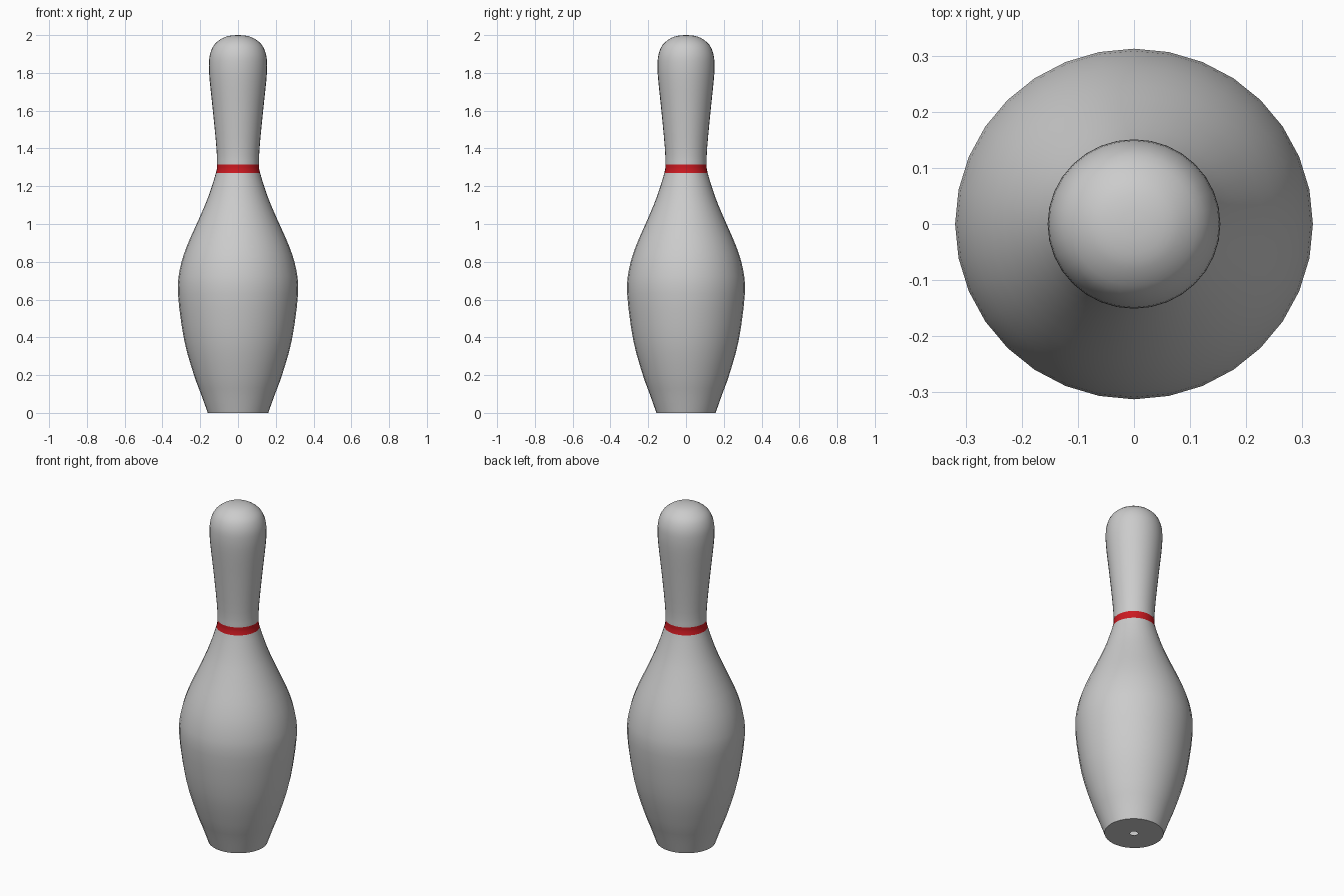
import bpy, bmesh, math

if "Cube" in bpy.data.objects:
    bpy.data.objects.remove(bpy.data.objects["Cube"])

SEGMENTS = 32
Y_SCALE = 0.98  # the pin is very slightly narrower front to back

# key points (radius, height) from base to crown
KEYS = [(0.160, 0.0), (0.196, 0.1), (0.233, 0.2), (0.285, 0.385),
        (0.318, 0.63), (0.308, 0.76), (0.272, 0.88), (0.210, 1.02),
        (0.159, 1.14), (0.117, 1.27), (0.112, 1.315), (0.114, 1.40),
        (0.133, 1.60), (0.150, 1.76), (0.154, 1.84), (0.148, 1.90),
        (0.125, 1.95), (0.082, 1.984), (0.040, 1.997), (0.0, 2.0)]


def smooth(points, steps=3):
    """Catmull-Rom curve through the points."""
    out = []
    for i in range(len(points) - 1):
        p0, p1 = points[max(i - 1, 0)], points[i]
        p2, p3 = points[i + 1], points[min(i + 2, len(points) - 1)]
        for s in range(steps):
            t = s / steps
            out.append(tuple(
                0.5 * (2 * b + (c - a) * t + (2 * a - 5 * b + 4 * c - d) * t * t
                       + (3 * b - a - 3 * c + d) * t ** 3)
                for a, b, c, d in zip(p0, p1, p2, p3)))
    return out + [points[-1]]


def material(name, color):
    mat = bpy.data.materials.new(name)
    mat.diffuse_color = color
    mat.use_nodes = True
    mat.node_tree.nodes["Principled BSDF"].inputs["Base Color"].default_value = mat.diffuse_color
    return mat


# lathed body, starting at the rim of the small hole in the base
profile = [(0.021, 0.0)] + smooth(KEYS)
bm = bmesh.new()
verts = [bm.verts.new((r, 0, z)) for r, z in profile]
edges = [bm.edges.new(pair) for pair in zip(verts, verts[1:])]
bmesh.ops.spin(bm, geom=verts + edges, cent=(0, 0, 0), axis=(0, 0, 1),
               angle=math.tau, steps=SEGMENTS, use_merge=False)
bmesh.ops.remove_doubles(bm, verts=bm.verts, dist=0.0003)
bmesh.ops.scale(bm, vec=(1, Y_SCALE, 1), verts=bm.verts)
bmesh.ops.recalc_face_normals(bm, faces=bm.faces)
bm.normal_update()
if max(bm.faces, key=lambda f: f.calc_center_median().z).normal.z < 0:
    bmesh.ops.reverse_faces(bm, faces=bm.faces)

# red stripe around the neck
for face in bm.faces:
    if 1.27 < face.calc_center_median().z < 1.315:
        face.material_index = 1

mesh = bpy.data.meshes.new("bowling_pin")
bm.to_mesh(mesh)
bm.free()
mesh.materials.append(material("pin_grey", (0.8, 0.8, 0.8, 1)))
mesh.materials.append(material("stripe_red", (0.6, 0.01, 0.015, 1)))
pin = bpy.data.objects.new("bowling_pin", mesh)
bpy.context.collection.objects.link(pin)
bpy.context.view_layer.objects.active = pin
pin.select_set(True)
bpy.ops.object.shade_smooth_by_angle(angle=math.radians(35))
